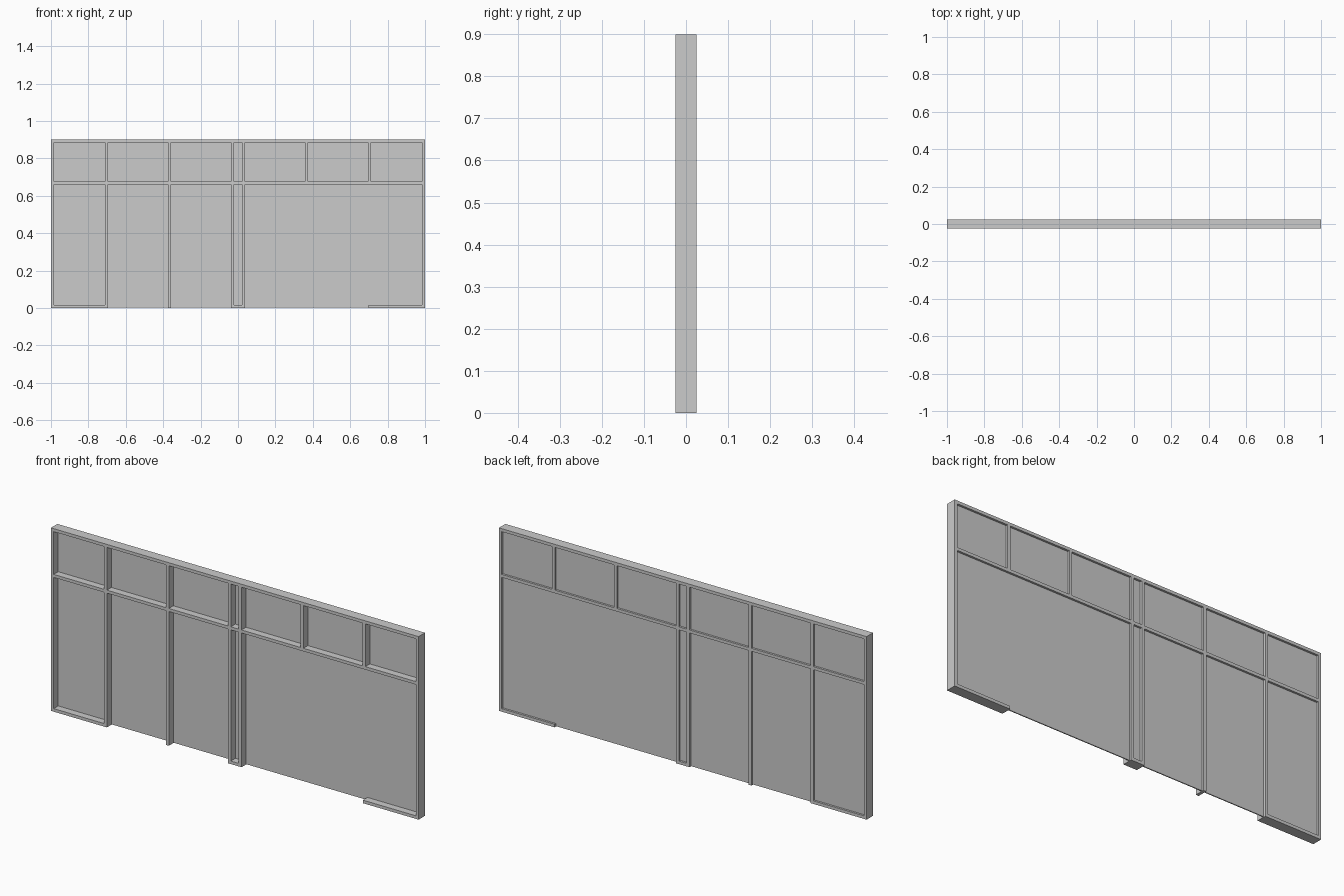
import bpy

if "Cube" in bpy.data.objects:
    bpy.data.objects.remove(bpy.data.objects["Cube"])

W, H, D = 2.0, 0.9, 0.05   # overall size
T = 0.015                  # frame bar thickness
RAIL_Z = 0.66              # underside of the transom rail


def box(name, x0, x1, y0, y1, z0, z1):
    bpy.ops.mesh.primitive_cube_add(
        size=1, location=((x0 + x1) / 2, (y0 + y1) / 2, (z0 + z1) / 2))
    ob = bpy.context.object
    ob.name = name
    ob.scale = (x1 - x0, y1 - y0, z1 - z0)
    bpy.ops.object.transform_apply(location=False, rotation=False, scale=True)
    return ob


def bar(name, x0, x1, z0, z1):
    return box(name, x0, x1, -D / 2, D / 2, z0, z1)


# Full-height posts: two ends, two left mullions, central pair
posts = [-W / 2 + T / 2, -0.703, -0.366, -0.029, 0.029, W / 2 - T / 2]
for x in posts:
    bar("post", x - T / 2, x + T / 2, 0, H)

# Top rail and transom rail between neighbouring posts
for a, b in zip(posts, posts[1:]):
    for name, z in (("top_rail", H - T), ("transom_rail", RAIL_Z)):
        bar(name, a + T / 2, b - T / 2, z, z + T)

# Short mullions above the wide opening
for x in (0.366, 0.703):
    bar("upper_mullion", x - T / 2, x + T / 2, RAIL_Z + T, H - T)

# Bottom rails, leaving the door openings clear
for a, b in ((-W / 2 + T, -0.71), (-0.0215, 0.0215), (0.697, W / 2 - T)):
    bar("bottom_rail", a, b, 0, T)

# Thin infill sheet set towards the back of the frame
box("glass_sheet", -W / 2 + 0.005, W / 2 - 0.005, 0.010, 0.015, 0.002, H - 0.005)
